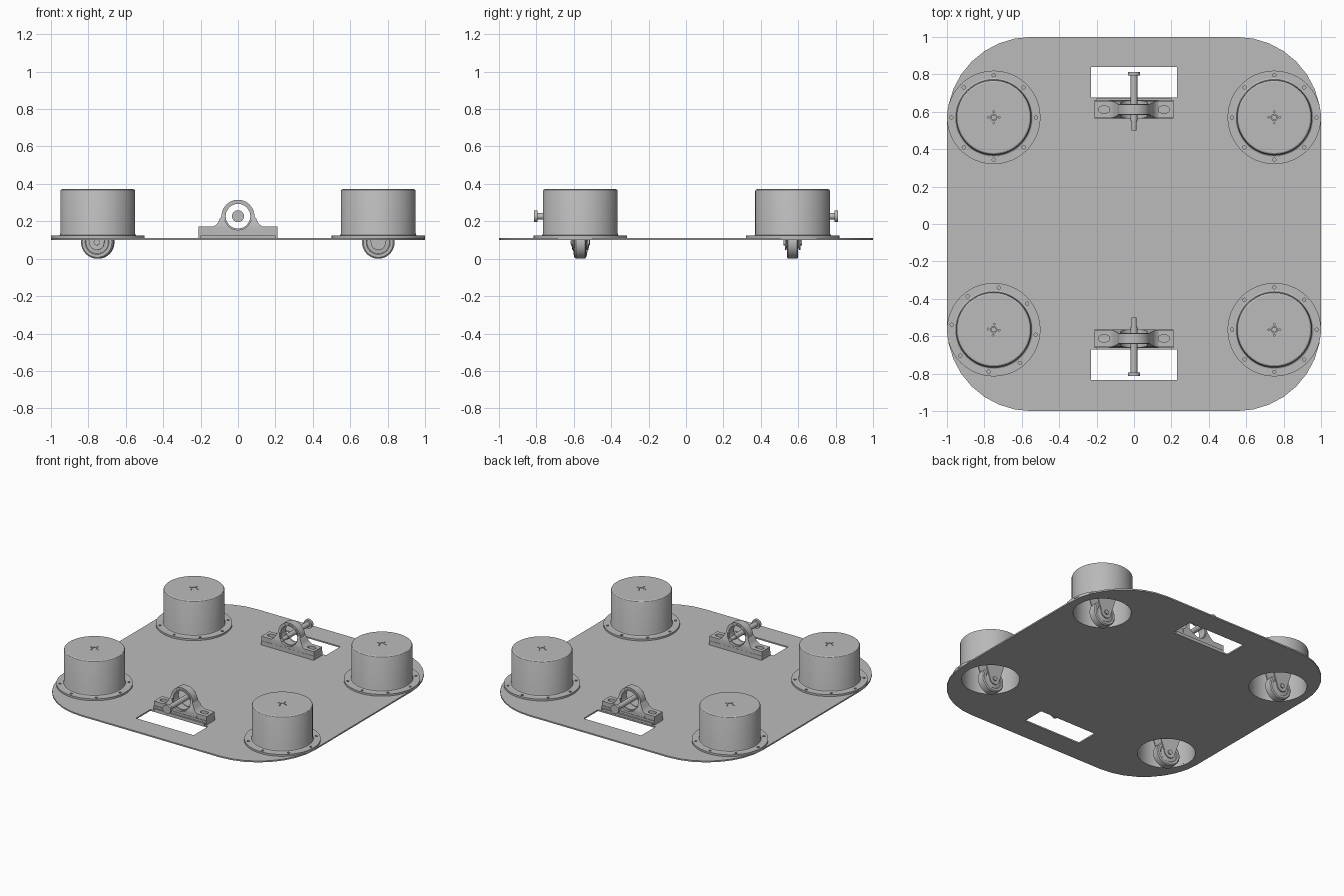
import bpy, bmesh
from math import sin, cos, pi, radians
from mathutils import Matrix, Vector

cube = bpy.data.objects.get("Cube")
if cube:
    bpy.data.objects.remove(cube, do_unlink=True)

grey = bpy.data.materials.new("plain grey")
grey.use_nodes = True
GREY = (0.5, 0.5, 0.5, 1)
grey.diffuse_color = GREY
grey.node_tree.nodes["Principled BSDF"].inputs["Base Color"].default_value = GREY

UPRIGHT = Matrix.Rotation(pi / 2, 4, "X")


def finish(name, bm, matrix):
    """Clean a bmesh, place it and turn it into a smooth object with sharp edges."""
    bmesh.ops.remove_doubles(bm, verts=bm.verts, dist=0.0002)
    bm.transform(matrix)
    bmesh.ops.recalc_face_normals(bm, faces=bm.faces)
    mesh = bpy.data.meshes.new(name)
    bm.to_mesh(mesh)
    bm.free()
    mesh.materials.clear()
    mesh.materials.append(grey)
    mesh.shade_smooth()
    mesh.set_sharp_from_angle(angle=radians(30))
    obj = bpy.data.objects.new(name, mesh)
    bpy.context.scene.collection.objects.link(obj)
    return obj


def arc(r, x=0, y=0, start=0, end=360, n=24):
    """Points on an arc; a full turn leaves out the repeated last point."""
    count = n if end - start == 360 else n + 1
    angles = [radians(start + (end - start) * i / n) for i in range(count)]
    return [(x + r * cos(a), y + r * sin(a)) for a in angles]


def rect(x0, x1, y0, y1):
    return [(x0, y0), (x1, y0), (x1, y1), (x0, y1)]


def sheet(name, loops, low, high, matrix=Matrix(), shape=None):
    """Flat outline with holes, given thickness from low to high."""
    curve = bpy.data.curves.new(name, "CURVE")
    curve.dimensions = "2D"
    curve.fill_mode = "BOTH"
    curve.extrude = (high - low) / 2
    for loop in loops:
        spline = curve.splines.new("POLY")
        spline.points.add(len(loop) - 1)
        for point, (x, y) in zip(spline.points, loop):
            point.co = (x, y, 0, 1)
        spline.use_cyclic_u = True
    temp = bpy.data.objects.new(name, curve)
    bpy.context.scene.collection.objects.link(temp)
    deps = bpy.context.evaluated_depsgraph_get()
    mesh = bpy.data.meshes.new_from_object(temp.evaluated_get(deps))
    bpy.data.objects.remove(temp, do_unlink=True)
    bm = bmesh.new()
    bm.from_mesh(mesh)
    bpy.data.meshes.remove(mesh)
    bpy.data.curves.remove(curve)
    if shape:
        for v in bm.verts:
            shape(v.co)
    return finish(name, bm, matrix @ Matrix.Translation((0, 0, (low + high) / 2)))


def lathe(name, profile, matrix=Matrix(), n=48):
    """Closed (radius, height) profile turned about the local z axis."""
    bm = bmesh.new()
    verts = [bm.verts.new((r, 0, z)) for r, z in profile]
    edges = [bm.edges.new((verts[i - 1], verts[i])) for i in range(len(verts))]
    bmesh.ops.spin(bm, geom=verts + edges, cent=(0, 0, 0), axis=(0, 0, 1),
                   angle=2 * pi, steps=n)
    bmesh.ops.remove_doubles(bm, verts=bm.verts, dist=0.0002)
    return finish(name, bm, matrix)


CASTERS = [("back_left", 0.75, 0.57, 0), ("back_right", -0.75, 0.57, 0),
           ("front_left", 0.75, -0.565, 0), ("front_right", -0.75, -0.565, -7)]

# Base plate with rounded corners, two windows and four wheel openings
outline = []
for i, (sx, sy) in enumerate([(1, 1), (-1, 1), (-1, -1), (1, -1)]):
    outline += arc(0.45, 0.55 * sx, 0.55 * sy, 90 * i, 90 * i + 90, 8)
holes = [rect(-0.23, 0.23, 0.675, 0.84), rect(-0.23, 0.23, -0.835, -0.67)]
holes += [arc(0.19, x, y, n=48) for _, x, y, _ in CASTERS]
sheet("base_plate", [outline] + holes, 0.1, 0.11)


def caster(side, x, y, turn):
    at = Matrix.Translation((x, y, 0)) @ Matrix.Rotation(radians(turn), 4, "Z")

    # Housing: drilled flange, hollow wall and drilled lid
    bolts = [arc(0.009, px, py, n=10) for px, py in arc(0.226, n=8)]
    sheet(side + "_flange", [arc(0.25, n=48), arc(0.19, n=48)] + bolts, 0.11, 0.123, at)
    lathe(side + "_housing_wall",
          [(0.19, 0.11), (0.21, 0.123), (0.203, 0.126), (0.2, 0.135), (0.2, 0.362),
           (0.197, 0.368), (0.19, 0.372), (0.19, 0.362)], at)
    dots = [arc(0.005, px, py, n=8) for px, py in arc(0.03, n=4)]
    sheet(side + "_housing_lid", [arc(0.19, n=48), arc(0.017, n=16)] + dots,
          0.362, 0.372, at)

    # Swivel head and stem hanging from the lid
    lathe(side + "_swivel",
          [(0, 0.37), (0.014, 0.37), (0.014, 0.36), (0.08, 0.36), (0.08, 0.34),
           (0.05, 0.33), (0.05, 0.3), (0.09, 0.29), (0.09, 0.24), (0, 0.24)], at, 32)

    # Fork: two tapering cheeks that hold the axle
    axle = at @ Matrix.Translation((0, 0, 0.087)) @ UPRIGHT
    cheek = arc(0.04, start=180, end=360, n=16) + [(0.08, 0.12), (0.08, 0.16),
                                                 (-0.08, 0.16), (-0.08, 0.12)]
    for label, s in (("left", 1), ("right", -1)):
        low, high = sorted((0.034 * s, 0.042 * s))
        sheet(f"{side}_fork_{label}", [cheek], low, high, axle)

    # Wheel with a stepped hub, and the axle through it
    half = [(0.03, 0.033), (0.045, 0.026), (0.06, 0.026), (0.064, 0.03),
            (0.08, 0.03), (0.087, 0.024)]
    lathe(side + "_wheel", [(0, 0.033)] + half + [(r, -z) for r, z in reversed(half)]
          + [(0, -0.033)], axle, 40)
    lathe(side + "_axle", [(0, 0.05), (0.016, 0.05), (0.016, -0.05), (0, -0.05)], axle, 12)


for item in CASTERS:
    caster(*item)


def waist(co):
    """Thin the bearing block towards its crown."""
    t = min(max((co.y - 0.17) / 0.08, 0), 1)
    co.z *= 1 - 0.42 * t


def bearing(end, s):
    # Local +y runs outward, towards the window; turned round for the front end
    at = Matrix.Rotation(0 if s > 0 else pi, 4, "Z") @ Matrix.Translation((0, 0.612, 0))
    tall = at @ UPRIGHT

    # Foot with two slotted mounting pads
    sheet(end + "_bearing_foot", [rect(-0.21, 0.21, -0.048, 0.05)], 0.11, 0.14, at)
    sheet(end + "_bearing_heel", [rect(-0.2, 0.2, 0.05, 0.06)], 0.11, 0.125, at)
    for label, m in (("left", 1), ("right", -1)):
        slot = arc(0.018, 0.172 * m, 0, -90, 90, 8) + arc(0.018, 0.148 * m, 0, 90, 270, 8)
        if m < 0:
            slot = arc(0.018, -0.148, 0, -90, 90, 8) + arc(0.018, -0.172, 0, 90, 270, 8)
        x0, x1 = sorted((0.12 * m, 0.21 * m))
        sheet(f"{end}_bearing_pad_{label}", [rect(x0, x1, -0.046, 0.046), slot],
              0.14, 0.172, at)

    # Arched block with a round bore
    flare = [(0.132, 0.14), (0.132, 0.172), (0.118, 0.18), (0.106, 0.195), (0.097, 0.215)]
    block = flare + arc(0.088, 0, 0.227, 0, 180, 24) + [(-x, z) for x, z in reversed(flare)]
    sheet(end + "_bearing_block", [block, arc(0.073, 0, 0.227, n=32)],
          -0.047, 0.047, tall, waist)

    # Lining ring in the bore
    middle = at @ Matrix.Translation((0, 0, 0.227)) @ Matrix.Rotation(-pi / 2, 4, "X")
    lathe(end + "_bearing_ring",
          [(0.066, -0.03), (0.076, -0.03), (0.076, 0.03), (0.066, 0.03)], middle, 32)

    # Stepped pin with a flat head outside
    lathe(end + "_pin",
          [(0, -0.112), (0.013, -0.112), (0.015, -0.06), (0.018, -0.06), (0.018, 0.182),
           (0.032, 0.182), (0.032, 0.202), (0, 0.202)], middle, 24)


bearing("back", 1)
bearing("front", -1)
